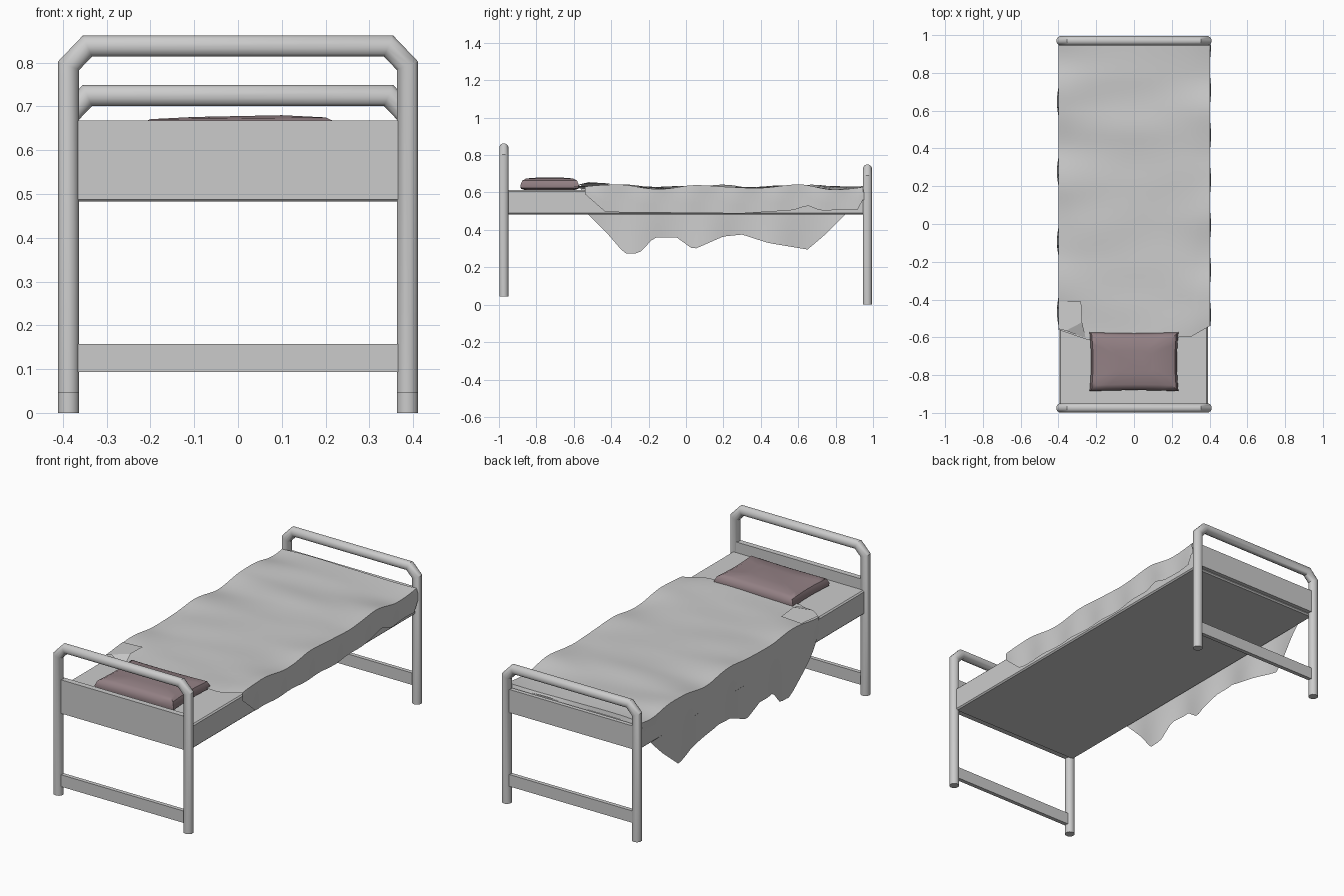
import bpy, bmesh, math
from mathutils import noise, Vector

if "Cube" in bpy.data.objects:
    bpy.data.objects.remove(bpy.data.objects["Cube"])


def material(name, rgb):
    m = bpy.data.materials.new(name)
    m.diffuse_color = (*rgb, 1)
    m.use_nodes = True
    m.node_tree.nodes["Principled BSDF"].inputs["Base Color"].default_value = m.diffuse_color
    return m


GREY = material("light grey", (0.6, 0.6, 0.6))
MAUVE = material("dusty mauve", (0.29, 0.215, 0.23))


def smooth(ob, angle=35):
    bpy.ops.object.select_all(action='DESELECT')
    ob.select_set(True)
    bpy.context.view_layer.objects.active = ob
    bpy.ops.object.shade_smooth_by_angle(angle=math.radians(angle))


def finish(name, bm, mat):
    me = bpy.data.meshes.new(name)
    bm.to_mesh(me)
    bm.free()
    me.materials.append(mat)
    ob = bpy.data.objects.new(name, me)
    bpy.context.collection.objects.link(ob)
    return ob


def box(name, x, y, z, bevel=0):
    bm = bmesh.new()
    bmesh.ops.create_cube(bm, size=1)
    for v in bm.verts:
        v.co = [r[0] + (c + 0.5) * (r[1] - r[0]) for c, r in zip(v.co, (x, y, z))]
    if bevel:
        bmesh.ops.bevel(bm, geom=bm.edges[:], offset=bevel, segments=1, affect='EDGES')
    return finish(name, bm, GREY)


def tube_frame(name, y, foot, bend, top, r=0.025, sides=12):
    """Bent tube: up one leg, across the top, down the other."""
    half = [(-0.387, foot), (-0.387, bend), (-0.344, top)]
    path = [Vector(p) for p in half + [(-x, z) for x, z in reversed(half)]]
    bm = bmesh.new()
    rings = []
    for i, p in enumerate(path):
        d0 = (p - path[i - 1]).normalized() if i else (path[1] - p).normalized()
        d1 = (path[i + 1] - p).normalized() if i < len(path) - 1 else d0
        n0, n1 = Vector((-d0.y, d0.x)), Vector((-d1.y, d1.x))
        m = (n0 + n1).normalized()
        m /= m.dot(n0)
        ring = []
        for k in range(sides):
            a = 2 * math.pi * (k + 0.5) / sides
            q = p + m * r * math.cos(a)
            ring.append(bm.verts.new((q.x, y + r * math.sin(a), q.y)))
        rings.append(ring)
    for a, b in zip(rings, rings[1:]):
        for k in range(sides):
            j = (k + 1) % sides
            bm.faces.new((a[k], a[j], b[j], b[k]))
    bm.faces.new(rings[0])
    bm.faces.new(rings[-1])
    bmesh.ops.recalc_face_normals(bm, faces=bm.faces[:])
    smooth(finish(name, bm, GREY))


def interp(t, pts):
    for (a, u), (b, v) in zip(pts, pts[1:]):
        if t <= b:
            return u + (v - u) * max(0, (t - a) / (b - a))
    return pts[-1][1]


# End frames with their panels and lower rails
tube_frame("head_frame", -0.974, 0.045, 0.793, 0.838)
tube_frame("foot_frame", 0.97, 0.0, 0.68, 0.725)
box("head_panel", (-0.372, 0.372), (-0.985, -0.955), (0.487, 0.668))
box("foot_panel", (-0.372, 0.372), (0.96, 0.982), (0.49, 0.615))
box("head_lower_rail", (-0.372, 0.372), (-0.985, -0.963), (0.093, 0.157))
box("foot_lower_rail", (-0.372, 0.372), (0.96, 0.982), (0.093, 0.157))

# Mattress base
box("mattress_base", (-0.395, 0.392), (-0.96, 0.955), (0.483, 0.612), 0.007)

# Blanket: short drop on one side, long ragged drape on the other
HEM_LEFT = [(-0.56, 0.53), (-0.53, 0.49), (-0.42, 0.38), (-0.33, 0.275), (-0.25, 0.275),
            (-0.17, 0.36), (-0.05, 0.36), (0.04, 0.295), (0.2, 0.365), (0.3, 0.375),
            (0.44, 0.33), (0.65, 0.295), (0.75, 0.38), (0.86, 0.49), (0.945, 0.6)]
HEM_RIGHT = [(-0.55, 0.6), (-0.43, 0.495), (0.3, 0.488), (0.57, 0.505), (0.65, 0.53),
             (0.72, 0.503), (0.92, 0.51), (0.945, 0.56)]
HEAD_EDGE = [(-0.4, -0.56), (-0.25, -0.612), (0.3, -0.598), (0.4, -0.54)]


def top_z(x, y):
    side = abs(x) / 0.4
    wave = noise.noise(Vector((x * 2, y * 5, 1))) * 0.014
    edge = 0.012 * side ** 3 * math.sin(13 * y + x)
    return max(0.616, 0.631 + wave + edge)


def blanket():
    bm = bmesh.new()
    rows, cols, drape = 56, 16, 5
    grid = []
    for j in range(rows + 2):
        t = min(j / rows, 1)
        last = j > rows
        row = []

        def place(x, z_rule):
            start = interp(x, HEAD_EDGE)
            y = start + t * (0.945 - start)
            z = z_rule(y)
            if last:
                y, z = 0.951, min(z, 0.605 + 0.012 * math.sin(9 * x))
            row.append(bm.verts.new((x, y, z)))
            return y

        for k in range(drape):
            f = 1 - k / drape
            start = HEAD_EDGE[0][1]
            y = start + t * (0.945 - start)
            fold = 0.012 * f * (math.sin(17 * y) + 0.3)
            place(-0.4 + fold, lambda y: top_z(-0.4, y) * (1 - f) + f * interp(y, HEM_LEFT))
        for k in range(cols + 1):
            x = -0.4 + 0.802 * k / cols
            place(x, lambda y: top_z(x, y))
        for k in (1, 2, 3):
            f = k / 3
            place(0.404 + 0.004 * math.sin(j * 0.7),
                  lambda y: top_z(0.4, y) * (1 - f) + f * interp(y, HEM_RIGHT))
        grid.append(row)
    for a, b in zip(grid, grid[1:]):
        for k in range(len(a) - 1):
            bm.faces.new((a[k], a[k + 1], b[k + 1], b[k]))
    smooth(finish("blanket", bm, GREY), 40)


blanket()

# Turned-back corner of the blanket
bm = bmesh.new()
flap = [bm.verts.new(p) for p in ((-0.4, -0.555, 0.628), (-0.36, -0.565, 0.645),
                                  (-0.275, -0.52, 0.655), (-0.28, -0.41, 0.648),
                                  (-0.4, -0.41, 0.642), (-0.255, -0.605, 0.625))]
bm.faces.new((flap[0], flap[1], flap[2], flap[3], flap[4]))
bm.faces.new((flap[1], flap[5], flap[2]))
finish("blanket_corner_fold", bm, GREY)


# Pillow: stacked pinched outlines
def pillow():
    bm = bmesh.new()
    n = 6
    loops = []
    for hx, hy, z in ((0.2, 0.125, 0.612), (0.232, 0.154, 0.622), (0.235, 0.156, 0.638),
                      (0.224, 0.146, 0.662), (0.2, 0.125, 0.673), (0.1, 0.06, 0.678)):
        corners = [(-hx, -hy), (hx, -hy), (hx, hy), (-hx, hy)]
        loop = []
        for c in range(4):
            (x0, y0), (x1, y1) = corners[c], corners[(c + 1) % 4]
            for k in range(n):
                f = k / n
                pinch = 1 - 0.035 * math.sin(math.pi * f)
                x, y = x0 + (x1 - x0) * f, y0 + (y1 - y0) * f
                x, y = (x, y * pinch) if c % 2 == 0 else (x * pinch, y)
                loop.append(bm.verts.new((x, y - 0.729, z + 0.002 * x / hx)))
        loops.append(loop)
    for a, b in zip(loops, loops[1:]):
        for k in range(len(a)):
            j = (k + 1) % len(a)
            bm.faces.new((a[k], a[j], b[j], b[k]))
    bm.faces.new(loops[0][::-1])
    bm.faces.new(loops[-1])
    smooth(finish("pillow", bm, MAUVE), 40)


pillow()
